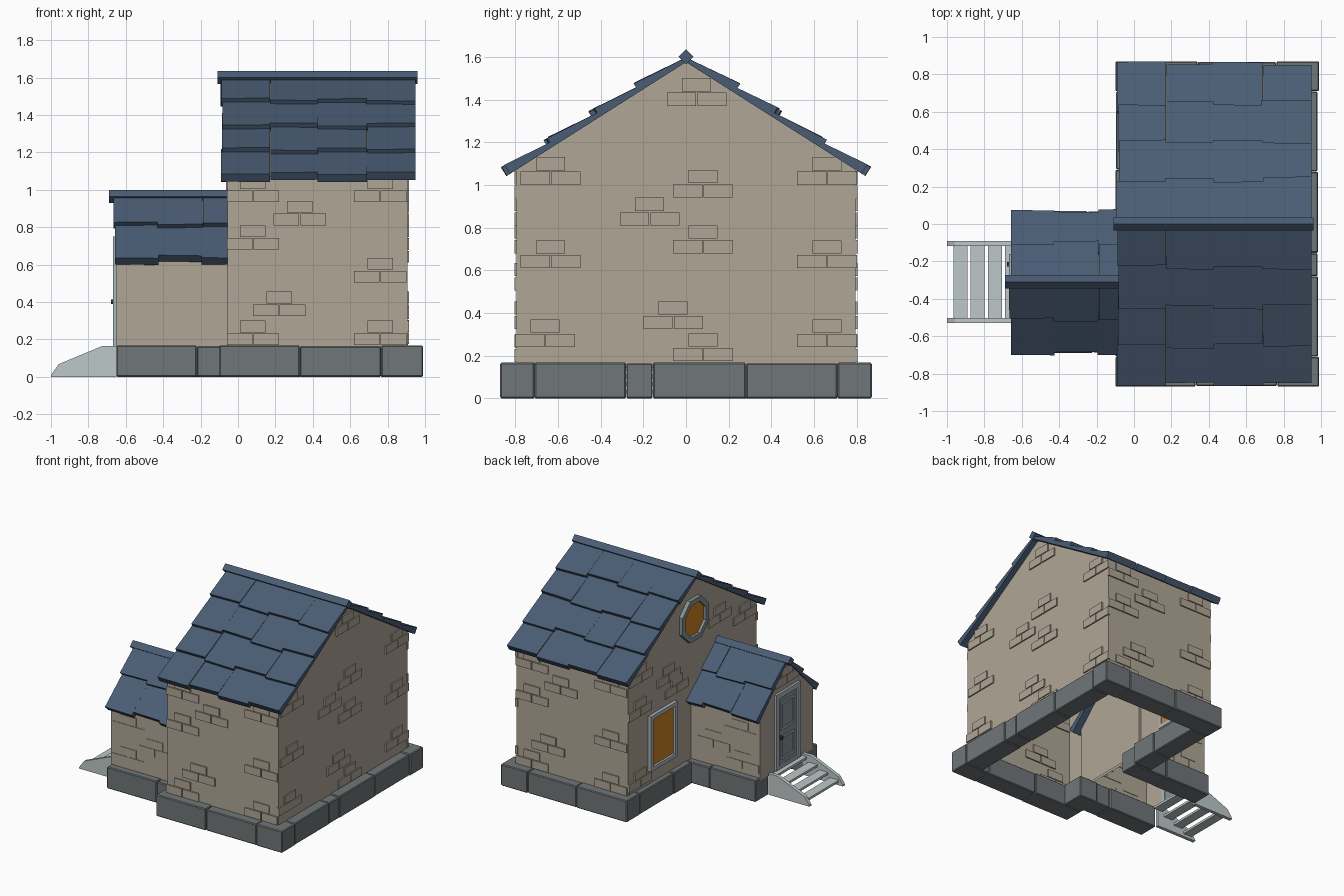
import bpy, bmesh, math, random
from mathutils import Vector

if "Cube" in bpy.data.objects:
    bpy.data.objects.remove(bpy.data.objects["Cube"])
random.seed(4)


def mat(name, r, g, b):
    m = bpy.data.materials.new(name)
    lin = [((c / 255 + 0.055) / 1.055) ** 2.4 for c in (r, g, b)]
    m.diffuse_color = (*lin, 1)
    m.use_nodes = True
    m.node_tree.nodes["Principled BSDF"].inputs["Base Color"].default_value = m.diffuse_color
    return m


WALL = mat("sandy_wall", 176, 166, 150)
ROOF = mat("slate_blue", 74, 92, 116)
STONE = mat("foundation_grey", 112, 118, 120)
PALE = mat("pale_step_grey", 190, 200, 200)
TRIM = mat("trim_grey", 170, 182, 190)
DOOR = mat("door_grey", 136, 146, 150)
GLASS = mat("amber_glass", 205, 128, 38)
DARK = mat("dark_metal", 50, 52, 54)


def finish(name, bm, material, bevel=0):
    me = bpy.data.meshes.new(name)
    bm.to_mesh(me)
    bm.free()
    ob = bpy.data.objects.new(name, me)
    me.materials.append(material)
    bpy.context.collection.objects.link(ob)
    if bevel:
        mod = ob.modifiers.new("bevel", "BEVEL")
        mod.width, mod.segments = bevel, 1
    return ob


def prism(bm, pts, a, b, place):
    """Extrude 2D pts from a to b; place maps (u, v, w) to xyz."""
    lo = [bm.verts.new(place(u, v, a)) for u, v in pts]
    hi = [bm.verts.new(place(u, v, b)) for u, v in pts]
    n = len(pts)
    faces = [bm.faces.new(lo[::-1]), bm.faces.new(hi)]
    faces += [bm.faces.new((lo[i], lo[(i + 1) % n], hi[(i + 1) % n], hi[i])) for i in range(n)]
    bmesh.ops.recalc_face_normals(bm, faces=faces)
    return faces


def along_x(u, v, w): return (w, u, v)
def along_y(u, v, w): return (u, w, v)


def box(bm, x0, x1, y0, y1, z0, z1):
    prism(bm, [(y0, z0), (y1, z0), (y1, z1), (y0, z1)], x0, x1, along_x)


# Gabled wall shells, open underneath
def house_walls(name, x0, x1, yc, half, eave, apex):
    bm = bmesh.new()
    pts = [(yc - half, .15), (yc + half, .15), (yc + half, eave), (yc, apex), (yc - half, eave)]
    faces = prism(bm, pts, x0, x1, along_x)
    bmesh.ops.delete(bm, geom=[faces[2]], context="FACES_ONLY")
    finish(name, bm, WALL)


YP = -.31  # porch centre line
house_walls("main_walls", -.055, .905, 0, .793, 1.072, 1.575)
house_walls("porch_walls", -.65, -.035, YP, .325, .63, .955)


# Raised brick clusters: one brick above two, centred on (c, z)
def bricks(name, clusters, axis, plane, out=.01):
    bm = bmesh.new()
    lo, hi = plane - out, plane + out
    for c, z in clusters:
        for a, b, dz in ((-.14, -.003, 0), (.003, .14, 0), (-.068, .068, .068)):
            if axis == "x":
                box(bm, lo, hi, c + a, c + b, z + dz, z + dz + .062)
            else:
                box(bm, c + a, c + b, lo, hi, z + dz, z + dz + .062)
    finish(name, bm, WALL)


bricks("right_bricks", [(.05, 1.37), (.08, .94), (-.635, 1.0), (.66, 1.0), (-.17, .81), (.08, .68),
       (-.635, .61), (.66, .61), (-.06, .325), (-.66, .24), (.66, .24), (.08, .175)], "x", .905)
side = [(.08, .935), (.76, .935), (.33, .81), (.08, .68), (.76, .505), (.22, .325), (.08, .17), (.76, .17)]
bricks("front_bricks", side, "y", -.793)
bricks("back_bricks", [(.85 - x, z) for x, z in side], "y", .793)
bricks("left_bricks", [(-.64, 1.0), (.64, 1.0), (-.33, 1.1), (.3, .87), (.65, .74), (.65, .19),
       (.2, .75)], "x", -.055)
bricks("porch_front_bricks", [(-.5, .2), (-.27, .32), (-.5, .45)], "y", YP - .325, .004)
bricks("porch_back_bricks", [(-.5, .2), (-.25, .3), (-.48, .44)], "y", YP + .325, .004)
bricks("porch_end_bricks", [(YP, .79)], "x", -.65, .008)


# Overlapping roof tiles, slightly uneven, on both slopes
def roof(name, x_edges, yc, apex, slope, rows, length):
    bm = bmesh.new()
    d = Vector((1, -slope)).normalized()
    nrm = Vector((-d.y, d.x))
    step = length / rows
    for s in (-1, 1):
        for r in range(rows):
            for i, (xa, xb) in enumerate(zip(x_edges, x_edges[1:])):
                jit = (.012 if (i + r) % 2 else -.008) + random.uniform(-.005, .005)
                v0, v1 = max(0, r * step - .04), (r + 1) * step + jit
                lift = random.uniform(0, .006)
                prof = [(v0, 0), (v1, .0), (v1, .046 + lift), (v0, .02)]
                pts = [d * v + nrm * n + Vector((0, apex)) for v, n in prof]
                xs = xa + random.uniform(-.008, .004)
                faces = prism(bm, [(yc + s * p.x, p.y) for p in pts], xs, xb, along_x)
                # skew the lower edge a little
                tilt = random.uniform(-.007, .007)
                verts = {v for f in faces for v in f.verts}
                for v in verts:
                    if abs(v.co.y - yc) > (v0 + v1) / 2 * d.x and v.co.x > (xa + xb) / 2:
                        v.co.y += s * d.x * tilt
                        v.co.z += d.y * tilt
    finish(name, bm, ROOF)


def ridge(name, x0, x1, yc, top, drop):
    bm = bmesh.new()
    prism(bm, [(yc, top), (yc + .036, top - drop), (yc, top - .07), (yc - .036, top - drop)], x0, x1, along_x)
    finish(name, bm, ROOF)


roof("main_roof_tiles", [-.085, .17, .425, .69, .95], 0, 1.575, .635, 4, .985)
ridge("main_ridge_cap", -.11, .96, 0, 1.635, .035)
roof("porch_roof_tiles", [-.66, -.425, -.19, .02], YP, .955, 1.0, 2, .485)
ridge("porch_ridge_cap", -.69, -.01, YP, 1.0, .037)


# Foundation blocks around the outline, hollow inside
bm = bmesh.new()
T = .16


def course(edges, lo, hi, axis):
    for i, (a, b) in enumerate(zip(edges, edges[1:])):
        o = .004 * (i % 2)
        if axis == "x":
            box(bm, a + .001, b - .001, lo + o, hi - o, 0, .168 - o)
        else:
            box(bm, lo + o, hi - o, a + .001, b - .001, 0, .168 - o)


course([-.1, .33, .765, .99], -.87, -.87 + T, "x")
course([-.1, .34, .76, .99], .87 - T, .87, "x")
course([-.71, -.28, -.155, .28, .71], .99 - T, .985, "y")
course([.07, .29, .71], -.1, -.1 + T, "y")
course([-.71, -.53], -.1, -.1 + T, "y")
course([-.65, -.22, .04], YP - .38, YP - .38 + T, "x")
course([-.65, -.25, .04], YP + .38 - T, YP + .38, "x")
finish("foundation_blocks", bm, STONE, .006)

# Entrance steps: two stringers and open treads
bm = bmesh.new()
prof = [(-1, 0), (-.65, 0), (-.65, .165), (-.725, .165), (-.958, .068), (-1, .01)]
for y in (-.53, -.117):
    prism(bm, prof, y, y + .027, along_y)
for i in range(4):
    x, z = -.965 + .092 * i, .04 + .036 * i
    box(bm, x, x + .075, -.505, -.115, z - .018, z)
finish("entrance_steps", bm, PALE)


# Frames and panes on walls that face -x
def ring_frame(name, outer, inner, x0, x1, material):
    bm = bmesh.new()
    n = len(outer)
    for i in range(n):
        j = (i + 1) % n
        prism(bm, [outer[i], outer[j], inner[j], inner[i]], x0, x1, along_x)
    finish(name, bm, material)


def plate(name, pts, x0, x1, material):
    bm = bmesh.new()
    prism(bm, pts, x0, x1, along_x)
    finish(name, bm, material)


def rect(yc, zc, w, h):
    return [(yc - w, zc - h), (yc + w, zc - h), (yc + w, zc + h), (yc - w, zc + h)]


def octagon(yc, zc, r):
    return [(yc + r * math.cos(math.pi * (k + .5) / 4), zc + r * math.sin(math.pi * (k + .5) / 4))
            for k in range(8)]


ring_frame("square_window_frame", rect(.38, .48, .165, .215), rect(.38, .48, .135, .185), -.08, -.05, TRIM)
plate("square_window_glass", rect(.38, .48, .137, .187), -.063, -.054, GLASS)
ring_frame("round_window_frame", octagon(0, 1.25, .175), octagon(0, 1.25, .135), -.085, -.05, DOOR)
plate("round_window_glass", octagon(0, 1.25, .137), -.065, -.056, GLASS)

# Door with frame, raised panels and handle
ring_frame("door_frame", rect(YP, .455, .15, .295), rect(YP, .445, .115, .265), -.668, -.645, TRIM)
plate("door_leaf", rect(YP, .445, .117, .267), -.657, -.648, DOOR)
for nm, zc, h in (("lower", .31, .09), ("upper", .56, .11)):
    ring_frame("door_panel_" + nm, rect(YP, zc, .085, h), rect(YP, zc, .068, h - .017), -.663, -.655, TRIM)
plate("door_handle", rect(YP + .095, .4, .012, .012), -.68, -.655, DARK)
